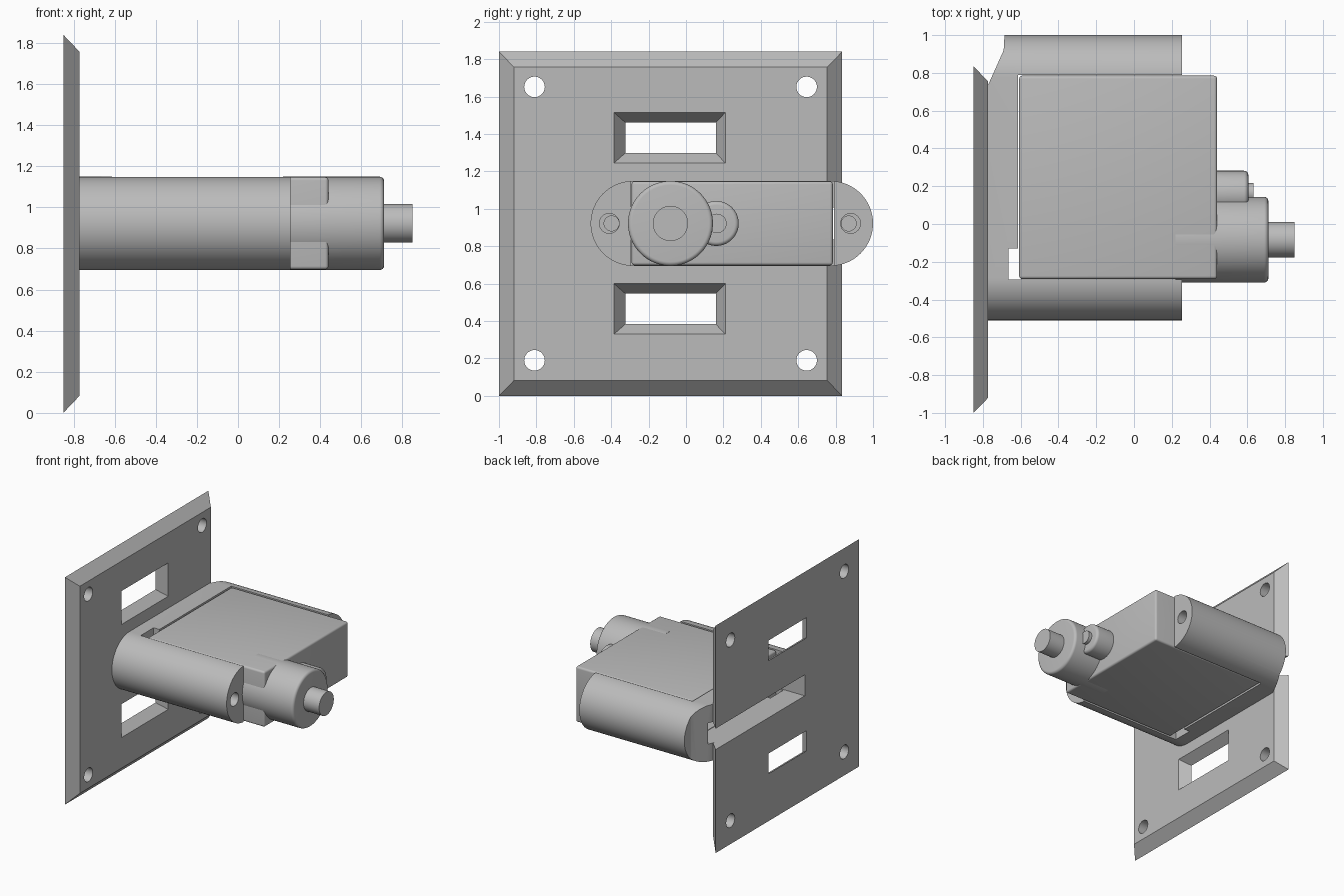
import bpy
import bmesh
from math import pi, cos, sin
from mathutils import Vector

cube = bpy.data.objects.get("Cube")
if cube:
    bpy.data.objects.remove(cube, do_unlink=True)

grey = bpy.data.materials.new("light grey")
grey.use_nodes = True
grey.diffuse_color = (0.5, 0.5, 0.5, 1)
grey.node_tree.nodes["Principled BSDF"].inputs["Base Color"].default_value = (0.5, 0.5, 0.5, 1)

MID = 0.922  # height of the lock axis


def loft(name, rings):
    """Solid through matching closed rings, capped at both ends."""
    bm = bmesh.new()
    loops = [[bm.verts.new(p) for p in ring] for ring in rings]
    n = len(loops[0])
    for a, b in zip(loops, loops[1:]):
        for i in range(n):
            j = (i + 1) % n
            bm.faces.new((a[i], a[j], b[j], b[i]))
    bm.faces.new(loops[0])
    bm.faces.new(loops[-1])
    bmesh.ops.recalc_face_normals(bm, faces=bm.faces)
    mesh = bpy.data.meshes.new(name)
    bm.to_mesh(mesh)
    bm.free()
    mesh.materials.append(grey)
    obj = bpy.data.objects.new(name, mesh)
    bpy.context.collection.objects.link(obj)
    return obj


def rect(x, y0, y1, z0, z1):
    return [(x, y0, z0), (x, y1, z0), (x, y1, z1), (x, y0, z1)]


def box(name, x0, x1, y0, y1, z0, z1):
    return loft(name, [rect(x0, y0, y1, z0, z1), rect(x1, y0, y1, z0, z1)])


def turned(name, y, z, profile, sides=64):
    """Round part along x from (x, radius) pairs."""
    turn = [2 * pi * i / sides for i in range(sides)]
    return loft(name, [[(x, y + r * cos(t), z + r * sin(t)) for t in turn] for x, r in profile])


def apply(obj, mod):
    bpy.context.view_layer.objects.active = obj
    bpy.ops.object.modifier_apply(modifier=mod.name)


def cut(obj, *cutters):
    for cutter in cutters:
        mod = obj.modifiers.new("cut", "BOOLEAN")
        mod.operation, mod.solver, mod.object = "DIFFERENCE", "EXACT", cutter
        apply(obj, mod)
        bpy.data.objects.remove(cutter, do_unlink=True)


def smooth(obj):
    bpy.ops.object.select_all(action="DESELECT")
    obj.select_set(True)
    bpy.context.view_layer.objects.active = obj
    bpy.ops.object.shade_smooth_by_angle(angle=0.6)


def rounded_end(x0, x1, r, fillet):
    """Cylinder profile with a filleted front rim."""
    arc = [pi / 2 * i / 6 for i in range(7)]
    return [(x0, r)] + [(x1 - fillet + fillet * sin(a), r - fillet + fillet * cos(a)) for a in arc]


# Mounting plate with bevelled rim, tapered windows and screw holes
plate = loft("mounting_plate", [rect(-0.85, -1, 0.835, 0, 1.84),
                                rect(-0.772, -0.92, 0.755, 0.082, 1.758)])
for z in (0.465, 1.38):
    # taper continued slightly past both faces
    cut(plate, loft("window_cutter", [rect(-0.86, -0.317, 0.153, z - 0.075, z + 0.075),
                                      rect(-0.762, -0.393, 0.217, z - 0.142, z + 0.142)]))
for y in (-0.81, 0.645):
    for z in (0.19, 1.652):
        cut(plate, turned("hole_cutter", y, z, [(-0.9, 0.055), (-0.7, 0.055)], 32))
cut(plate, box("slot_cutter", -0.9, -0.7, -0.305, 0.9, 0.837, 1.007))
smooth(plate)

# Housing: stadium-shaped sleeve standing out from the plate
R = 0.227
half = [pi * i / 32 - pi / 2 for i in range(33)]
outline = [(0.773 + R * cos(t), MID + R * sin(t)) for t in half]
outline += [(-0.283 - R * cos(t), MID - R * sin(t)) for t in half]
housing = loft("housing", [[(x, y, z) for y, z in outline] for x in (-0.773, 0.255)])
corner = [(-0.775, 0.73), (-0.69, 0.92), (-0.68, 1.1), (-0.9, 1.1), (-0.9, 0.73)]
cut(housing,
    loft("corner_cutter", [[(x, y, z) for x, y in corner] for z in (0.5, 1.4)]),
    box("bay_cutter", -0.613, 0.4, -0.295, 0.79, 0.5, 1.4),
    box("relief_cutter", -0.665, -0.5, -0.293, -0.13, 0.5, 1.4),
    box("slot_cutter", -0.9, -0.55, -0.305, 0.79, 0.837, 1.007))
for y, shift in ((-0.41, 0.012), (0.88, -0.01)):
    cut(housing, turned("screw_cutter", y, MID, [(0.14, 0.053), (0.3, 0.053)], 32),
        turned("pilot_cutter", y + shift, MID, [(0.0, 0.04), (0.2, 0.04)], 32))
smooth(housing)

# Body block sitting in the housing
body = box("body_block", -0.608, 0.44, -0.291, 0.785, 0.698, 1.147)
bevel = body.modifiers.new("bevel", "BEVEL")
bevel.width, bevel.segments = 0.016, 4
apply(body, bevel)
cut(body, box("slot_cutter", -0.7, -0.5, -0.28, 0.77, 0.837, 1.007))
smooth(body)

# Large knob with push button
smooth(turned("large_knob", -0.083, MID, rounded_end(0.22, 0.711, R, 0.022)))
smooth(turned("push_button", -0.083, MID, [(0.65, 0.094), (0.85, 0.094)]))

# Small knob with its nub
smooth(turned("small_knob", 0.162, MID, rounded_end(0.4, 0.605, 0.12, 0.022)))
smooth(turned("small_nub", 0.165, MID, [(0.58, 0.052), (0.632, 0.052)], 32))
